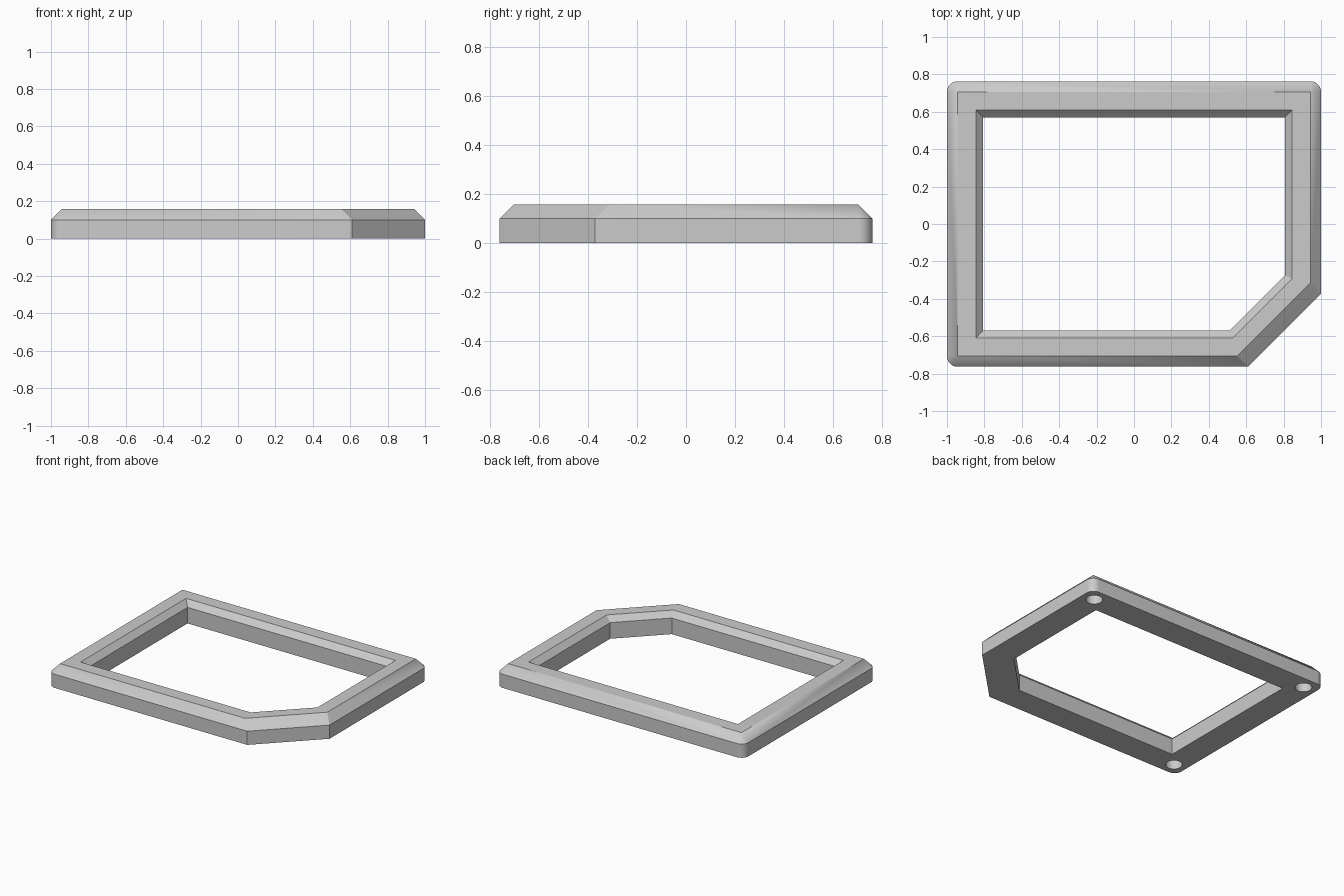
import bpy
import bmesh
from math import sin, cos, pi
from mathutils import Vector

HX, HY, CUT = 1.0, 0.763, 1.372     # half sizes, and x - y along the cut corner
HEIGHT, BEVEL = 0.157, 0.057
SQUARE_CORNERS = [(1, 1), (-1, 1), (-1, -1)]

old = bpy.data.objects.get("Cube")
if old:
    bpy.data.objects.remove(old, do_unlink=True)

grey = bpy.data.materials.new("light grey")
grey.use_nodes = True
colour = (0.6, 0.6, 0.6, 1)
grey.diffuse_color = colour
grey.node_tree.nodes["Principled BSDF"].inputs["Base Color"].default_value = colour


def outline(inset, z, cut, radius=0, steps=12):
    """Rectangle with one cut corner; the other corners may be rounded."""
    x, y = HX - inset, HY - inset
    points = [Vector((x, x - cut, z)), Vector((cut - y, -y, z))]
    for i, (sx, sy) in enumerate(SQUARE_CORNERS):
        for k in range(steps + 1 if radius else 1):
            a = (i + k / steps) * pi / 2
            points.append(Vector((sx * (x - radius) + radius * cos(a),
                                  sy * (y - radius) + radius * sin(a), z)))
    return points


def solid(name, points):
    """Convex solid around the given outlines."""
    bm = bmesh.new()
    for p in points:
        bm.verts.new(p)
    bmesh.ops.convex_hull(bm, input=bm.verts)
    bmesh.ops.dissolve_limit(bm, angle_limit=0.01, verts=bm.verts, edges=bm.edges)
    bmesh.ops.recalc_face_normals(bm, faces=bm.faces)
    mesh = bpy.data.meshes.new(name)
    bm.to_mesh(mesh)
    bm.free()
    mesh.materials.append(grey)
    obj = bpy.data.objects.new(name, mesh)
    bpy.context.collection.objects.link(obj)
    return obj


def ring(x, y, z, r, n=32):
    return [Vector((x + r * cos(2 * pi * k / n), y + r * sin(2 * pi * k / n), z))
            for k in range(n)]


# Outer body: rounded walls rising to a bevel with sharp top corners
frame = solid("frame", outline(0, 0, CUT, BEVEL)
              + outline(0, HEIGHT - BEVEL, CUT, BEVEL)
              + outline(BEVEL, HEIGHT, CUT - 2 * BEVEL))

# Opening: straight shaft, plus a flare that bevels its upper rim
cutters = [solid("opening_cutter", outline(0.194, -0.1, 1.082) + outline(0.194, 0.3, 1.082))]
flare = []
for z in (0.08, 0.22):
    grow = z - HEIGHT
    flare += outline(0.154 - grow, z, 1.138 + 2 * grow * 0.71)
cutters.append(solid("rim_cutter", flare))

# Blind round holes under the three square corners
for sx, sy in SQUARE_CORNERS:
    x, y = sx * 0.904, sy * 0.667
    cutters.append(solid("hole_cutter", ring(x, y, -0.1, 0.056) + ring(x, y, 0.1, 0.056)))

bpy.ops.object.select_all(action="DESELECT")
bpy.context.view_layer.objects.active = frame
frame.select_set(True)
for cutter in cutters:
    cutter.hide_render = True
    mod = frame.modifiers.new("cut", "BOOLEAN")
    mod.operation = "DIFFERENCE"
    mod.solver = "EXACT"
    mod.object = cutter
    bpy.ops.object.modifier_apply(modifier=mod.name)
    bpy.data.objects.remove(cutter, do_unlink=True)

bpy.ops.object.shade_smooth_by_angle(angle=0.5)
